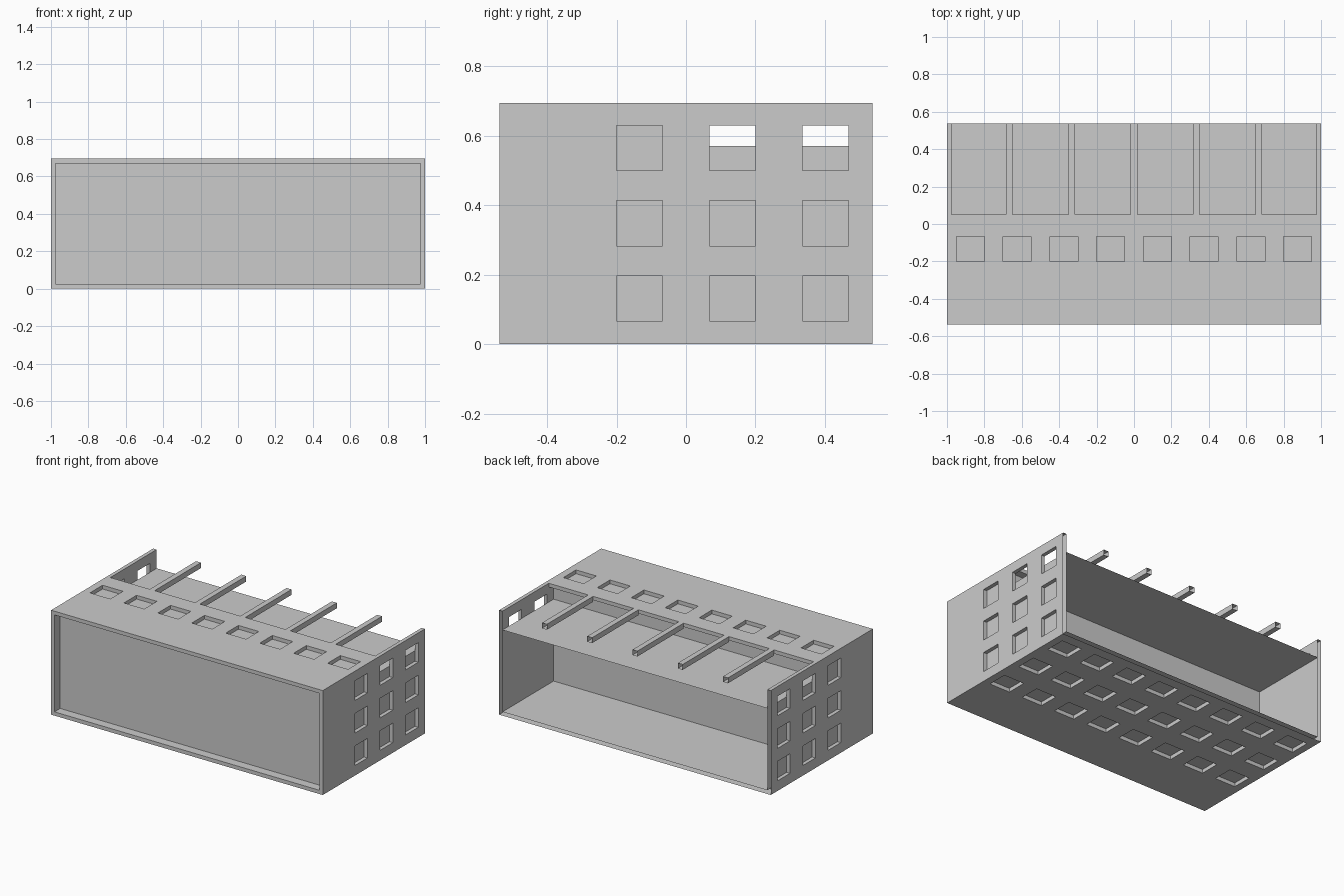
import bpy, bmesh
from mathutils import Vector

if "Cube" in bpy.data.objects:
    bpy.data.objects.remove(bpy.data.objects["Cube"])

X, Y, Z = 1.0, 0.537, 0.695      # half length, half depth, height
T = 0.025                        # wall thickness
RIM = 0.06                       # depth of the front recess
SLAB = 0.57                      # height of the recessed deck
LINTEL = 0.05                    # where the open bay starts
ROWS_Y = [(-0.2, -0.067), (0.067, 0.2), (0.335, 0.468)]
ROWS_Z = [(0.067, 0.197), (0.283, 0.413), (0.5, 0.63)]
COLS_X = [(-0.95 + 0.25 * i, -0.8 + 0.25 * i) for i in range(8)]


def quad(bm, pts, facing):
    """Add a quad wound so that it faces the given direction."""
    pts = [Vector(p) for p in pts]
    n = (pts[1] - pts[0]).cross(pts[2] - pts[0])
    if n.dot(Vector(facing)) < 0:
        pts.reverse()
    bm.faces.new([bm.verts.new(p) for p in pts])


def finish(name, bm):
    bmesh.ops.remove_doubles(bm, verts=bm.verts, dist=1e-5)
    me = bpy.data.meshes.new(name)
    bm.to_mesh(me)
    bm.free()
    ob = bpy.data.objects.new(name, me)
    bpy.context.collection.objects.link(ob)
    return ob


def wall(name, axis, pos, out, ur, vr, holes, depth, open_v=None):
    """Sheet across an axis with rectangular holes and reveals of a given depth."""
    bm = bmesh.new()
    normal = Vector((0, 0, 0))
    normal[axis] = out
    ua, va = [a for a in range(3) if a != axis]

    def pt(u, v, d=0):
        p = Vector((0, 0, 0))
        p[axis], p[ua], p[va] = pos - out * d, u, v
        return p

    us = sorted({*ur, *(h[0] for h in holes), *(h[1] for h in holes)})
    vs = sorted({*vr, *(h[2] for h in holes), *(h[3] for h in holes)})
    for u0, u1 in zip(us, us[1:]):
        for v0, v1 in zip(vs, vs[1:]):
            cu, cv = (u0 + u1) / 2, (v0 + v1) / 2
            if not any(a < cu < b and c < cv < d for a, b, c, d in holes):
                quad(bm, [pt(u0, v0), pt(u1, v0), pt(u1, v1), pt(u0, v1)], normal)
    if depth:
        for a, b, c, d in holes:
            mid = pt((a + b) / 2, (c + d) / 2)
            corners = [(a, c), (b, c), (b, d), (a, d)]
            for p, q in zip(corners, corners[1:] + corners[:1]):
                if p[1] == q[1] == open_v:
                    continue
                quad(bm, [pt(*p), pt(*q), pt(*q, depth), pt(*p, depth)],
                     mid - (pt(*p) + pt(*q)) / 2)
    return finish(name, bm)


def box(name, lo, hi, skip=()):
    """Box from corner to corner, leaving out faces listed as (axis, side)."""
    bm = bmesh.new()
    for axis in range(3):
        ua, va = [a for a in range(3) if a != axis]
        for side in (0, 1):
            if (axis, side) in skip:
                continue
            pts = []
            for u, v in ((0, 0), (1, 0), (1, 1), (0, 1)):
                p = [0, 0, 0]
                p[axis] = (lo, hi)[side][axis]
                p[ua] = (lo, hi)[u][ua]
                p[va] = (lo, hi)[v][va]
                pts.append(p)
            n = [0, 0, 0]
            n[axis] = 1 if side else -1
            quad(bm, pts, n)
    return finish(name, bm)


# Side walls with three by three windows, plus inner bay walls above the deck
side_holes = [(*y, *z) for y in ROWS_Y for z in ROWS_Z]
bay_holes = [(*y, SLAB, ROWS_Z[2][1]) for y in ROWS_Y[1:]]
for s, label in ((-1, "left"), (1, "right")):
    wall(label + "_wall", 0, s * X, s, (-Y, Y), (0, Z), side_holes, T)
    wall(label + "_bay_wall", 0, s * (X - T), -s, (0, Y), (SLAB, Z - T), bay_holes, 0)

# Underside with three rows of eight windows
wall("bottom_wall", 2, 0, -1, (-X, X), (-Y, Y),
     [(*x, *y) for x in COLS_X for y in ROWS_Y], T)

# Top wall with one row of windows and the open bay
wall("top_wall", 2, Z, 1, (-X, X), (-Y, Y),
     [(*x, *ROWS_Y[0]) for x in COLS_X] + [(-X + T, X - T, LINTEL, Y)], T, open_v=Y)

# Front rim around the recessed panel
wall("front_rim", 1, -Y, -1, (-X, X), (0, Z), [(-X + T, X - T, T, Z - T)], RIM)

# Inner volumes that back the windows: closed core and open-ended room
box("core", (-X + T, -Y + RIM, T), (X - T, 0, Z - T))
box("lower_room", (-X + T, 0, T), (X - T, Y, SLAB), skip=[(1, 0), (1, 1)])

# Underside of the lintel
wall("lintel_soffit", 2, Z - T, -1, (-X + T, X - T), (0, LINTEL), [], 0)

# Five hollow columns across the open bay
W = 0.036
for i in range(5):
    cx = (i - 2) / 3
    box(f"column_{i + 1}", (cx - W / 2, LINTEL, Z - W), (cx + W / 2, Y, Z), skip=[(1, 1)])
